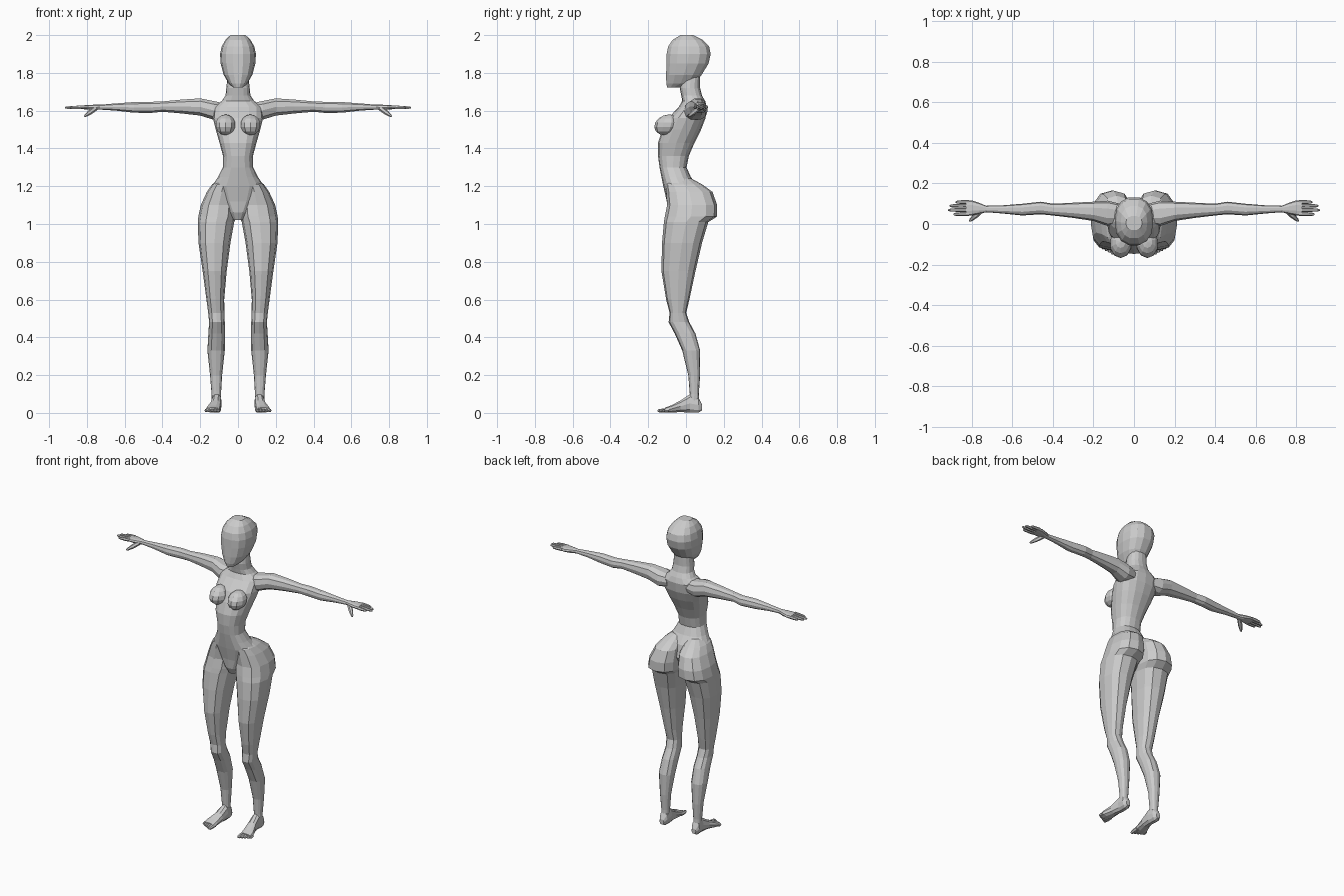
import bpy, bmesh, math
from mathutils import Vector


def finish(name, bm):
    bmesh.ops.recalc_face_normals(bm, faces=bm.faces)
    me = bpy.data.meshes.new(name)
    bm.to_mesh(me)
    bm.free()
    ob = bpy.data.objects.new(name, me)
    bpy.context.collection.objects.link(ob)
    return ob


def loft(name, axis, sections, n=12, power=2.4, side=1):
    """Skin rounded sections (t, a0, a1, b0, b1) stacked along an axis."""
    bm = bmesh.new()
    rings = []
    for t, a0, a1, b0, b1 in sections:
        ring = []
        for i in range(n):
            c, s = math.cos(2 * math.pi * i / n), math.sin(2 * math.pi * i / n)
            c = math.copysign(abs(c) ** (2 / power), c)
            s = math.copysign(abs(s) ** (2 / power), s)
            a = (a0 + a1) / 2 + c * (a1 - a0) / 2
            b = (b0 + b1) / 2 + s * (b1 - b0) / 2
            p = {'x': (t, a, b), 'y': (a, t, b), 'z': (a, b, t)}[axis]
            ring.append(bm.verts.new((p[0] * side, p[1], p[2])))
        rings.append(ring)
    for r, q in zip(rings, rings[1:]):
        for i in range(n):
            j = (i + 1) % n
            bm.faces.new((r[i], r[j], q[j], q[i]))
    bm.faces.new(rings[0])
    bm.faces.new(rings[-1])
    return finish(name, bm)


def digit(name, p, q, r0, r1, side):
    """Tapered six-sided finger or toe with a rounded tip."""
    p, q = Vector((p[0] * side, *p[1:])), Vector((q[0] * side, *q[1:]))
    rot = (q - p).to_track_quat('Z', 'Y')
    bm = bmesh.new()
    rings = []
    for f, r in ((0, r0), (0.5, r0), (0.88, r1), (1, r1 * 0.5)):
        rings.append([bm.verts.new(p.lerp(q, f) + rot @ Vector(
            (r * math.cos(k * math.pi / 3), r * math.sin(k * math.pi / 3), 0))) for k in range(6)])
    for a, b in zip(rings, rings[1:]):
        for i in range(6):
            bm.faces.new((a[i], a[(i + 1) % 6], b[(i + 1) % 6], b[i]))
    bm.faces.new(rings[0])
    bm.faces.new(rings[-1])
    return finish(name, bm)


def sym(rows):
    return [(z, -w, w, y0, y1) for z, w, y0, y1 in rows]


# torso and neck
body = loft("body", 'z', sym([
    (1.02, .025, -.075, .0), (1.06, .055, -.095, .05), (1.12, .10, -.102, .08),
    (1.20, .138, -.12, .06), (1.25, .105, -.13, .025), (1.30, .08, -.14, .003),
    (1.36, .079, -.148, .015), (1.43, .098, -.148, .045), (1.50, .118, -.125, .08),
    (1.56, .133, -.095, .103), (1.62, .13, -.038, .11), (1.652, .085, -.02, .10),
    (1.68, .066, -.025, .085), (1.72, .062, -.033, .075), (1.78, .055, -.025, .075)]), 16)

# head
parts = [loft("head", 'z', sym([
    (1.722, .025, -.10, -.03), (1.745, .05, -.106, .05), (1.79, .076, -.107, .085),
    (1.85, .092, -.106, .122), (1.90, .095, -.105, .133), (1.94, .086, -.097, .125),
    (1.975, .066, -.072, .09), (2.0, .04, -.03, .04)]), 14)]

for side, tag in ((1, "left"), (-1, "right")):
    # leg with hip and buttock
    parts.append(loft(tag + "_leg", 'z', [
        (1.24, .03, .10, -.08, .03), (1.21, .014, .137, -.108, .085),
        (1.17, .008, .165, -.105, .14), (1.10, .006, .197, -.10, .165),
        (1.04, .008, .21, -.112, .165), (1.01, .02, .213, -.117, .118),
        (.90, .04, .209, -.127, .085), (.75, .06, .187, -.13, .05),
        (.60, .073, .167, -.105, .018), (.53, .072, .158, -.087, .001),
        (.48, .07, .153, -.092, .018), (.42, .068, .157, -.06, .05),
        (.33, .07, .162, -.02, .075), (.20, .084, .148, .012, .075),
        (.10, .09, .14, .02, .068), (.05, .092, .138, .015, .07)], side=side))
    # foot
    parts.append(loft(tag + "_foot", 'y', [
        (.085, .10, .13, .012, .045), (.065, .088, .142, .0, .085),
        (.02, .086, .14, .0, .10), (-.03, .088, .15, .003, .066),
        (-.08, .09, .17, .001, .04), (-.112, .094, .172, .002, .028)], 10, side=side))
    # breast
    bm = bmesh.new()
    bmesh.ops.create_uvsphere(bm, u_segments=10, v_segments=7, radius=1)
    for v in bm.verts:
        v.co = Vector((side * .066 + v.co.x * .055, -.10 + v.co.y * .067 + v.co.z * .012,
                       1.525 + v.co.z * .055))
    parts.append(finish(tag + "_breast", bm))
    # arm and palm
    parts.append(loft(tag + "_arm", 'x', [
        (.07, .0, .10, 1.56, 1.64), (.13, -.01, .115, 1.55, 1.653),
        (.20, .015, .11, 1.572, 1.667), (.30, .03, .105, 1.584, 1.66),
        (.40, .042, .10, 1.593, 1.65), (.46, .048, .11, 1.587, 1.648),
        (.55, .042, .10, 1.588, 1.647), (.65, .052, .092, 1.60, 1.639),
        (.73, .058, .09, 1.605, 1.632), (.765, .05, .105, 1.603, 1.632),
        (.80, .042, .117, 1.606, 1.63), (.83, .042, .115, 1.608, 1.628)], 10, side=side))
    # fingers and thumb
    for k, (y, tip) in enumerate(((.05, .89), (.07, .917), (.09, .91), (.108, .88))):
        digit(f"{tag}_finger_{k + 1}", (.815, y, 1.619), (tip, y * 1.04 - .004, 1.616),
              .0095, .0075, side)
    digit(tag + "_thumb", (.755, .065, 1.612), (.812, .014, 1.57), .013, .008, side)
    # toes
    for k in range(5):
        x = .103 + .0162 * k
        digit(f"{tag}_toe_{k + 1}", (x, -.09, .014), (x + .002, -.15 + .0085 * k, .011),
              .0125 - .001 * k, .010 - .001 * k, side)

# fuse the large parts into one skin
bpy.context.view_layer.objects.active = body
for p in parts:
    m = body.modifiers.new("fuse", 'BOOLEAN')
    m.operation, m.solver, m.object = 'UNION', 'EXACT', p
    bpy.ops.object.modifier_apply(modifier=m.name)
    bpy.data.objects.remove(p, do_unlink=True)
